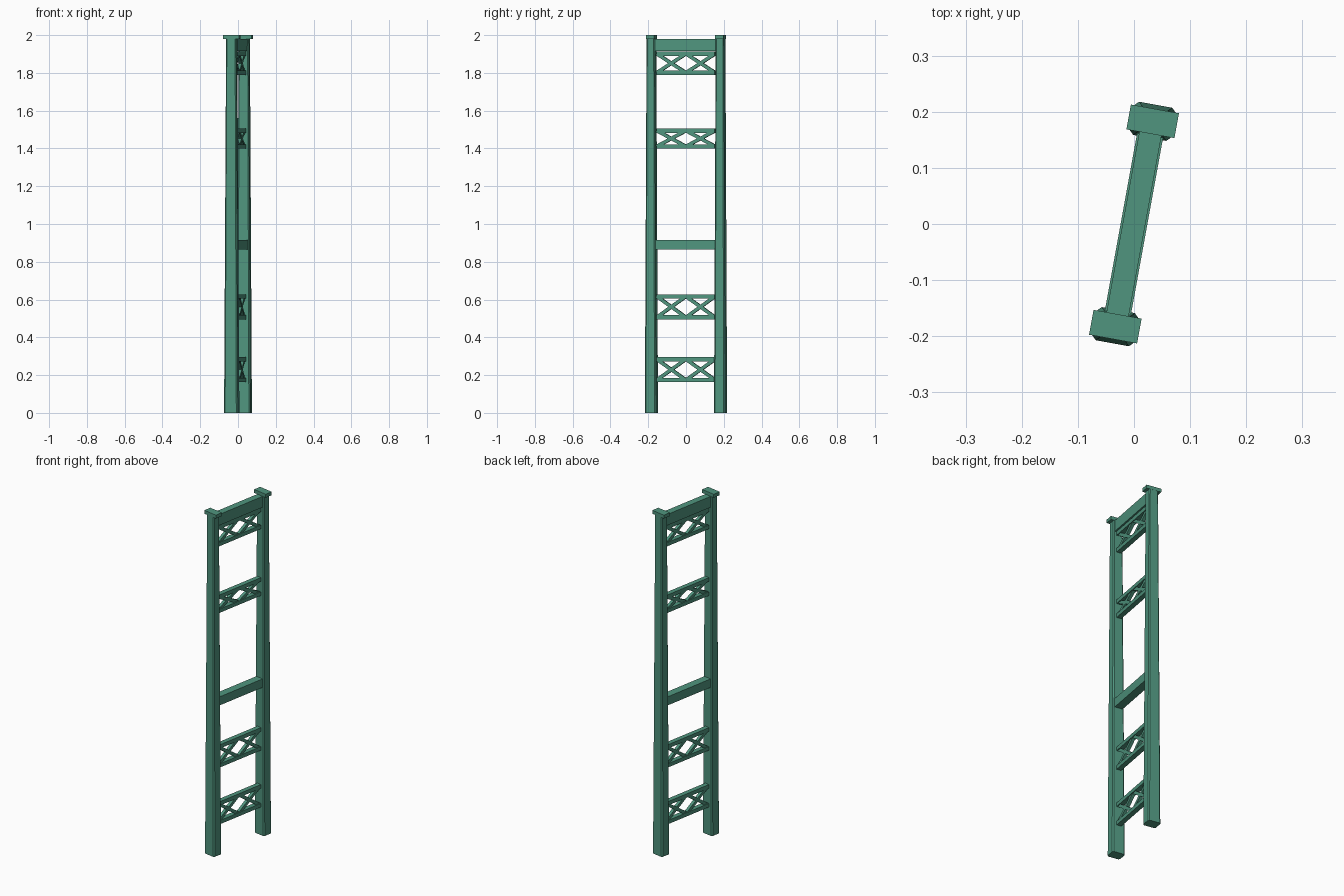
import bpy, bmesh, math
from mathutils import Matrix, Vector

if "Cube" in bpy.data.objects:
    bpy.data.objects.remove(bpy.data.objects["Cube"])

TURN = Matrix.Rotation(math.radians(-10.3), 4, 'Z')   # whole tower is turned in plan
LEG_V = 0.186                                         # leg distance from the centre
SPAN = 0.157                                          # half length of cross members

paint = bpy.data.materials.new("green_paint")
paint.diffuse_color = (0.08, 0.30, 0.21, 1)
paint.use_nodes = True
paint.node_tree.nodes["Principled BSDF"].inputs["Base Color"].default_value = paint.diffuse_color


def finish(bm, name):
    bmesh.ops.recalc_face_normals(bm, faces=bm.faces[:])
    bm.transform(TURN)
    mesh = bpy.data.meshes.new(name)
    bm.to_mesh(mesh)
    bm.free()
    mesh.materials.append(paint)
    obj = bpy.data.objects.new(name, mesh)
    bpy.context.collection.objects.link(obj)
    return obj


def add_box(bm, centre, size, tilt=0.0):
    m = (Matrix.Translation(Vector(centre)) @ Matrix.Rotation(tilt, 4, 'X')
         @ Matrix.Diagonal((*size, 1)))
    bmesh.ops.create_cube(bm, size=1, matrix=m)


def box(name, centre, size):
    bm = bmesh.new()
    add_box(bm, centre, size)
    return finish(bm, name)


def ring(bm, cy, z, a, b, c):
    # chamfered rectangle, half sizes a and b, chamfer c
    pts = [(a, b - c), (a - c, b), (c - a, b), (-a, b - c),
           (-a, c - b), (c - a, -b), (a - c, -b), (a, c - b)]
    return [bm.verts.new((x, cy + y, z)) for x, y in pts]


def leg(name, cy):
    bm = bmesh.new()
    low = ring(bm, cy, 0, 0.037, 0.030, 0.007)
    top = ring(bm, cy, 1.985, 0.027, 0.022, 0.005)
    bm.faces.new(low)
    bm.faces.new(top)
    for i in range(8):
        j = (i + 1) % 8
        bm.faces.new((low[i], low[j], top[j], top[i]))
    return finish(bm, name)


def truss(name, z0, z1, t=0.022):
    # two chords with a pair of crossed braces between them
    bm = bmesh.new()
    for z in (z0 + t / 2, z1 - t / 2):
        add_box(bm, (0, 0, z), (0.028, 2 * SPAN, t))
    rise = z1 - z0 - t
    half = SPAN
    length = math.hypot(rise, half)
    ang = math.atan2(rise, half)
    for side in (-1, 1):
        for s in (-1, 1):
            add_box(bm, (0, side * half / 2, (z0 + z1) / 2),
                    (0.018, length, 0.018), s * ang)
    return finish(bm, name)


# tapered legs and their caps
for label, s in (("front", -1), ("back", 1)):
    leg(label + "_leg", s * LEG_V)
    box(label + "_cap", (0, s * LEG_V, 1.99), (0.087, 0.045, 0.02))

# solid cross beams
box("top_beam", (0, 0, 1.948), (0.040, 2 * 0.168, 0.064))
box("deck_beam", (0, 0, 0.89), (0.047, 2 * 0.160, 0.05))

# lattice cross members
for name, z0, z1 in (("top_truss", 1.79, 1.912), ("upper_truss", 1.40, 1.505),
                     ("lower_truss", 0.495, 0.628), ("base_truss", 0.163, 0.295)):
    truss(name, z0, z1)
